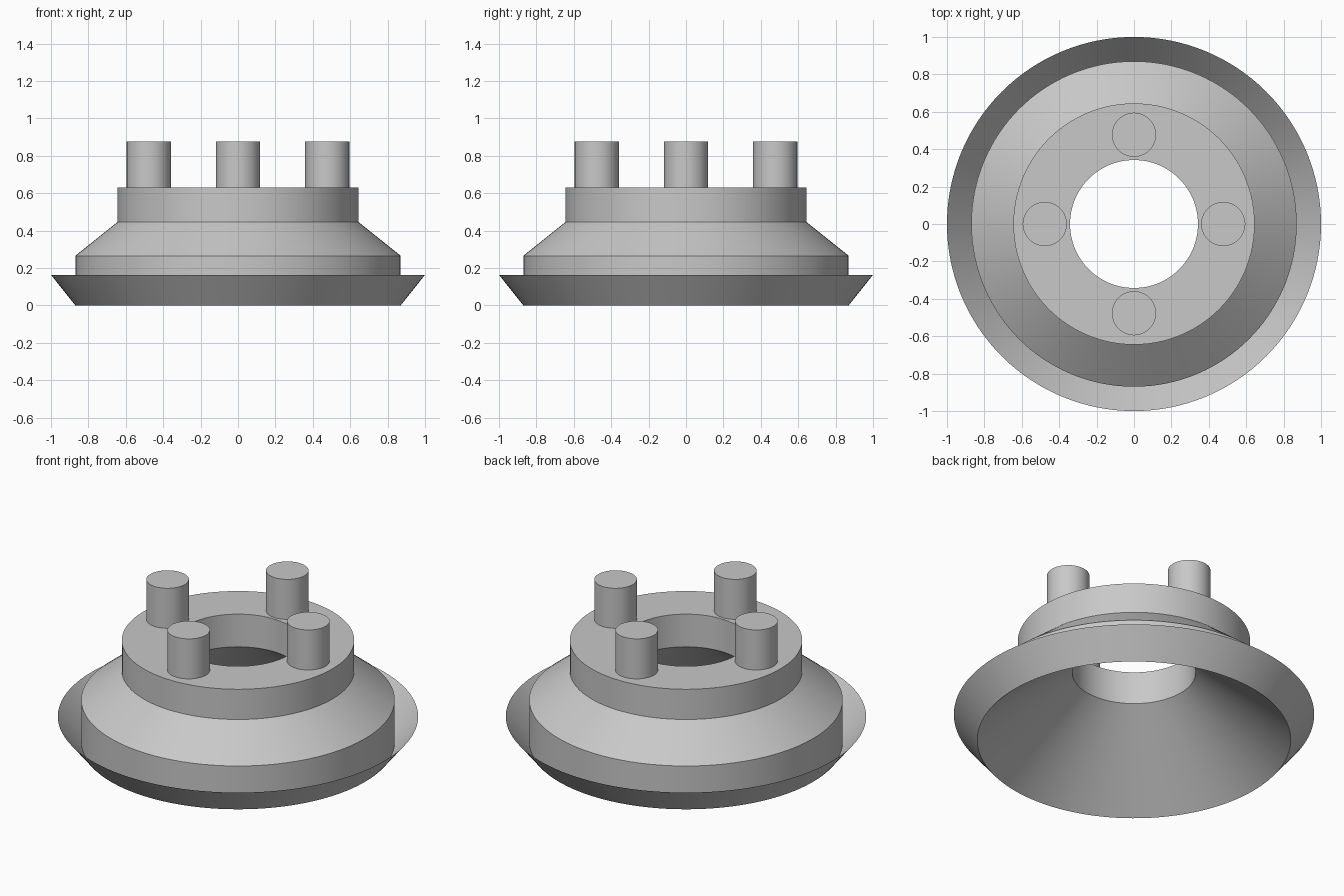
import bpy, math
from mathutils import Vector

cube = bpy.data.objects.get("Cube")
if cube:
    bpy.data.objects.remove(cube, do_unlink=True)

# Single plain grey
grey = bpy.data.materials.new("light grey")
grey.use_nodes = True
colour = (0.58, 0.58, 0.58, 1)
grey.diffuse_color = colour
grey.node_tree.nodes["Principled BSDF"].inputs["Base Color"].default_value = colour


def finish(obj):
    obj.data.materials.append(grey)
    bpy.ops.object.select_all(action='DESELECT')
    obj.select_set(True)
    bpy.context.view_layer.objects.active = obj
    bpy.ops.object.shade_smooth_by_angle(angle=math.radians(25))


def revolve(name, profile, steps=128):
    """Turn a closed (radius, height) outline around the z axis."""
    n = len(profile)
    verts = []
    for s in range(steps):
        a = 2 * math.pi * s / steps
        verts += [(r * math.cos(a), r * math.sin(a), z) for r, z in profile]
    faces = []
    for s in range(steps):
        a, b = s * n, (s + 1) % steps * n
        for i in range(n):
            j = (i + 1) % n
            faces.append((a + i, b + i, b + j, a + j))
    mesh = bpy.data.meshes.new(name)
    mesh.from_pydata(verts, [], faces)
    obj = bpy.data.objects.new(name, mesh)
    bpy.context.collection.objects.link(obj)
    finish(obj)


# Stepped body with a central hole and a conical hollow underneath
revolve("body", [(0.87, 0), (0.87, 0.265), (0.645, 0.445),
                 (0.645, 0.63), (0.342, 0.63), (0.342, 0.43)])

# Thin flared rim around the foot
revolve("flared_rim", [(0.87, 0), (1.0, 0.163), (0.87, 0.008)])

# Four pegs standing on the top ring
for i, side in enumerate(("left", "back", "right", "front")):
    a = i * math.pi / 2
    bpy.ops.mesh.primitive_cylinder_add(
        vertices=64, radius=0.118, depth=0.245,
        location=(0.477 * math.cos(a), 0.477 * math.sin(a), 0.7525))
    peg = bpy.context.object
    peg.name = side + "_peg"
    finish(peg)
